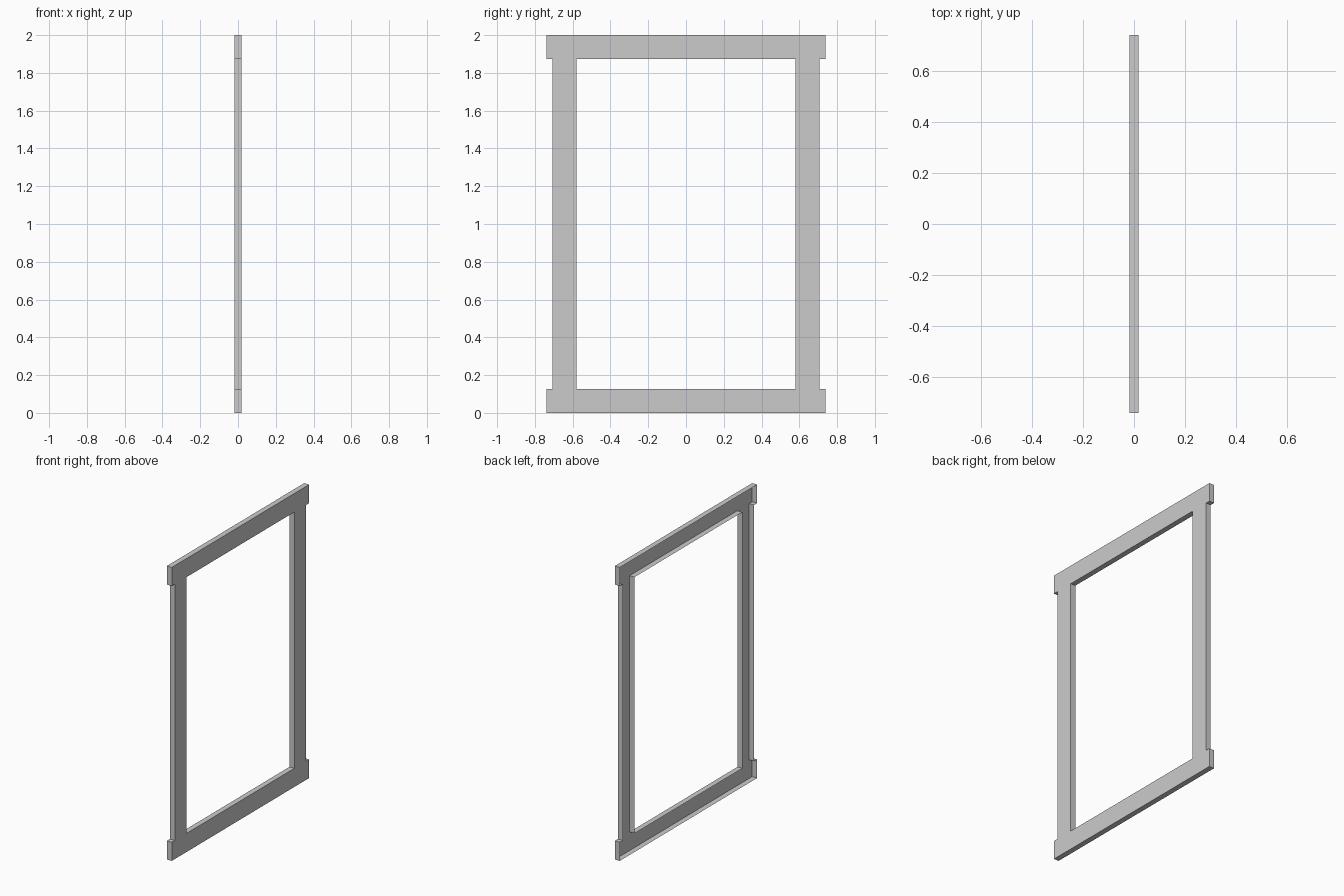
import bpy, bmesh

if "Cube" in bpy.data.objects:
    bpy.data.objects.remove(bpy.data.objects["Cube"])

HALF_T = 0.0185                  # half thickness
H, RAIL = 2.0, 0.127             # height, rail height
EAR, OUT, INN = 0.739, 0.707, 0.58   # half widths: rail end, stile outside, stile inside

bm = bmesh.new()


def panel(points):
    """Flat face on the +x side from (y, z) points."""
    return bm.faces.new([bm.verts.new((HALF_T, y, z)) for y, z in points])


# bottom and top rails, split where the stiles join
ys = (EAR, OUT, INN, -INN, -OUT, -EAR)
panel([(-EAR, 0), (EAR, 0)] + [(y, RAIL) for y in ys])
panel([(EAR, H), (-EAR, H)] + [(y, H - RAIL) for y in reversed(ys)])

# side stiles
for a, b in ((-OUT, -INN), (INN, OUT)):
    panel([(a, RAIL), (b, RAIL), (b, H - RAIL), (a, H - RAIL)])

bmesh.ops.remove_doubles(bm, verts=bm.verts[:], dist=1e-5)

# edge walls around the outline and the opening; the -x side stays open
rim = [e for e in bm.edges if e.is_boundary]
walls = bmesh.ops.extrude_edge_only(bm, edges=rim)["geom"]
for v in walls:
    if isinstance(v, bmesh.types.BMVert):
        v.co.x = -HALF_T

# outward normals, with the panel facing +x
bmesh.ops.recalc_face_normals(bm, faces=bm.faces[:])
bm.normal_update()
front = max(bm.faces, key=lambda f: abs(f.normal.x))
if front.normal.x < 0:
    bmesh.ops.reverse_faces(bm, faces=bm.faces[:])

mesh = bpy.data.meshes.new("frame")
bm.to_mesh(mesh)
bm.free()
bpy.context.collection.objects.link(bpy.data.objects.new("frame", mesh))
